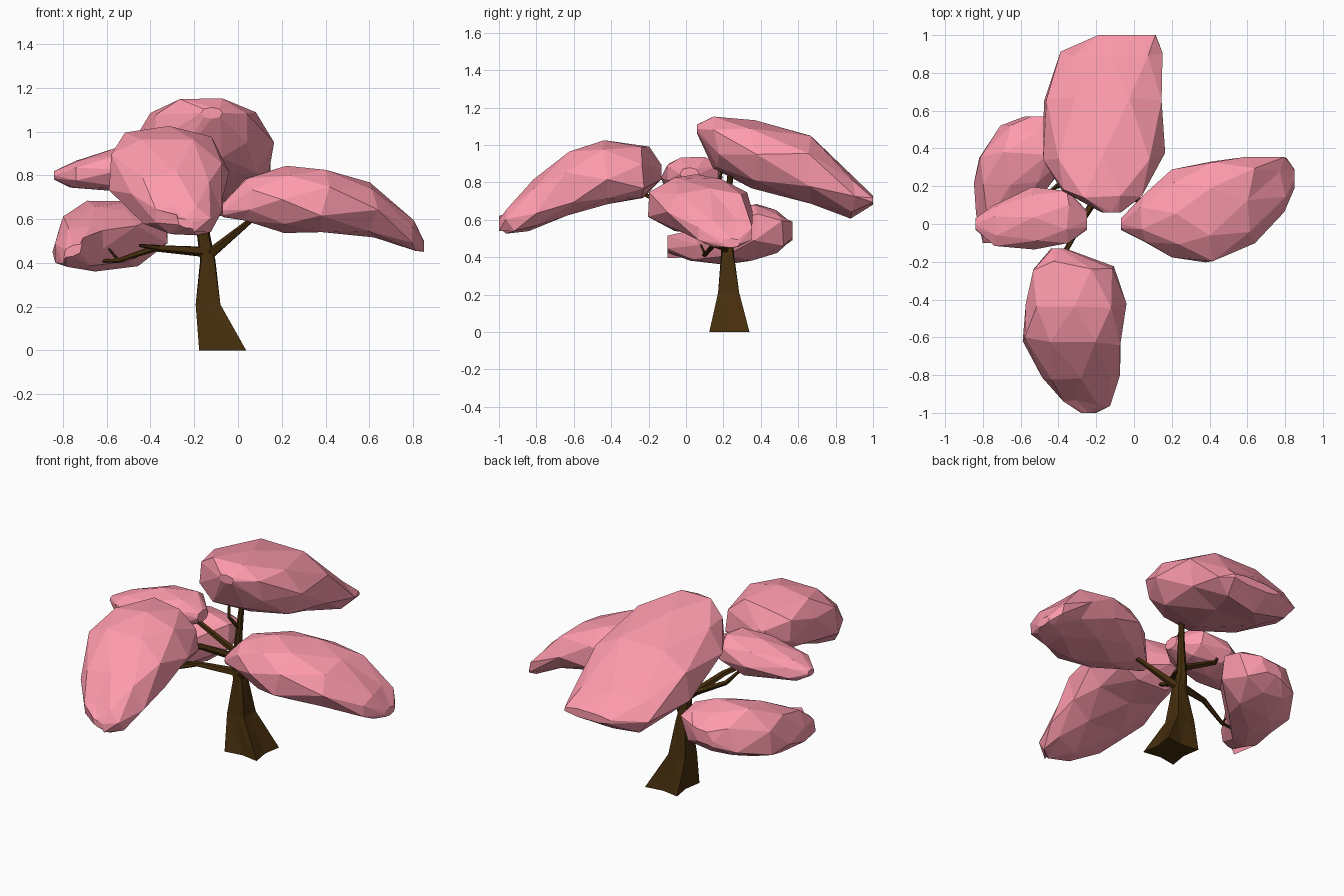
import bpy, bmesh, math, random
from mathutils import Vector

random.seed(4)


def material(name, colour):
    m = bpy.data.materials.new(name)
    m.diffuse_color = (*colour, 1)
    return m


PINK = material("blossom_pink", (1.0, 0.33, 0.42))
BARK = material("bark_brown", (0.06, 0.027, 0.004))


def loft(name, rings, mat):
    """Skin a list of equal-sized point rings with triangles and cap both ends."""
    bm = bmesh.new()
    vs = [[bm.verts.new(p) for p in ring] for ring in rings]
    n = len(vs[0])
    for a, b in zip(vs, vs[1:]):
        for i in range(n):
            j = (i + 1) % n
            bm.faces.new((a[i], a[j], b[i]))
            bm.faces.new((b[i], a[j], b[j]))
    bm.faces.new(vs[0][::-1])
    bm.faces.new(vs[-1])
    bmesh.ops.recalc_face_normals(bm, faces=bm.faces)
    me = bpy.data.meshes.new(name)
    bm.to_mesh(me)
    bm.free()
    me.materials.append(mat)
    ob = bpy.data.objects.new(name, me)
    bpy.context.collection.objects.link(ob)


def foliage(name, axis, stations, roll=0.0, sides=8):
    """Faceted blob; stations are (position, side min, side max, z low, z high)."""
    rings = []
    for k, (s, lo, hi, zb, zt) in enumerate(stations):
        ring = []
        for i in range(sides):
            a = math.tau * (i + 0.5 * k) / sides
            c, d = math.cos(a), math.sin(a)
            c = math.copysign(abs(c) ** 0.85, c)
            d = math.copysign(abs(d) ** 0.85, d)
            f = random.uniform(0.97, 1.04)
            side = (lo + hi) / 2 + (hi - lo) / 2 * c * f
            z = (zb + zt) / 2 + (zt - zb) / 2 * d * f + roll * c * (1 - abs(d))
            end = k in (0, len(stations) - 1)
            t = s + (0 if end else random.uniform(-0.025, 0.025))
            ring.append((t, side, z) if axis == "x" else (side, t, z))
        rings.append(ring)
    loft(name, rings, PINK)


def limb(name, points, sides=5):
    """Tapered faceted branch through (x, y, z, radius) points."""
    ps = [Vector(p[:3]) for p in points]
    rings = []
    for k, p in enumerate(ps):
        d = (ps[min(k + 1, len(ps) - 1)] - ps[max(k - 1, 0)]).normalized()
        u = d.cross(Vector((0.3, 1, 0.1))).normalized()
        v = d.cross(u)
        r = points[k][3]
        rings.append([p + r * (u * math.cos(math.tau * i / sides)
                               + v * math.sin(math.tau * i / sides)) for i in range(sides)])
    loft(name, rings, BARK)


# Trunk: foot with four root corners, leaning and narrowing up to the top leader
# Each level is (x, y, z, flat radius, corner radius)
trunk = [(-0.07, 0.232, 0.0, 0.09, 0.152), (-0.137, 0.228, 0.21, 0.055, 0.08),
         (-0.138, 0.222, 0.41, 0.035, 0.043), (-0.158, 0.22, 0.53, 0.03, 0.03),
         (-0.15, 0.225, 0.70, 0.02, 0.02), (-0.14, 0.24, 0.88, 0.014, 0.014)]
loft("trunk", [[(x + (r, q)[i % 2] * math.cos(math.tau * i / 8),
                 y + (r, q)[i % 2] * math.sin(math.tau * i / 8), z)
                for i in range(8)] for x, y, z, r, q in trunk], BARK)

# Main branches and twigs
limb("right_branch", [(-0.14, 0.22, 0.43, 0.026), (0.03, 0.12, 0.57, 0.015), (0.09, 0.08, 0.62, 0.01)])
limb("front_branch", [(-0.15, 0.22, 0.54, 0.024), (-0.27, 0.03, 0.65, 0.018),
                      (-0.36, -0.14, 0.695, 0.014), (-0.38, -0.27, 0.76, 0.009)])
limb("upper_left_branch", [(-0.15, 0.22, 0.56, 0.02), (-0.41, 0.2, 0.70, 0.014), (-0.47, 0.15, 0.77, 0.008)])
limb("lower_left_branch", [(-0.13, 0.22, 0.45, 0.026), (-0.38, 0.15, 0.468, 0.016),
                           (-0.55, 0.1, 0.41, 0.011), (-0.65, 0.09, 0.41, 0.006)])
limb("lower_left_twig", [(-0.55, 0.1, 0.415, 0.008), (-0.59, 0.08, 0.465, 0.004)])
limb("low_front_twig", [(-0.36, 0.155, 0.468, 0.015), (-0.45, 0.1, 0.48, 0.007)])
limb("top_twig", [(-0.15, 0.225, 0.72, 0.014), (-0.18, 0.17, 0.80, 0.01), (-0.2, 0.2, 0.88, 0.006)])

# Blossom clusters
foliage("back_foliage", "y", [
    (0.06, -0.17, -0.07, 1.06, 1.11), (0.16, -0.39, 0.05, 0.87, 1.16),
    (0.36, -0.48, 0.155, 0.77, 1.13), (0.67, -0.49, 0.155, 0.67, 1.06),
    (0.90, -0.39, 0.145, 0.61, 0.84), (1.0, -0.2, 0.12, 0.68, 0.73)])
foliage("front_foliage", "y", [
    (-0.13, -0.44, -0.36, 0.82, 0.89), (-0.22, -0.55, -0.1, 0.71, 1.0),
    (-0.42, -0.58, -0.05, 0.68, 1.03), (-0.62, -0.6, -0.05, 0.61, 0.98),
    (-0.82, -0.48, -0.08, 0.54, 0.81), (-0.94, -0.38, -0.12, 0.525, 0.66),
    (-1.0, -0.28, -0.2, 0.56, 0.60)], roll=-0.04)
foliage("right_foliage", "x", [
    (-0.07, -0.03, 0.03, 0.61, 0.67), (0.05, -0.1, 0.16, 0.585, 0.79),
    (0.22, -0.17, 0.28, 0.54, 0.84), (0.40, -0.215, 0.35, 0.535, 0.83),
    (0.62, -0.1, 0.355, 0.515, 0.77), (0.79, 0.06, 0.36, 0.45, 0.60),
    (0.85, 0.19, 0.29, 0.45, 0.5)])
foliage("lower_left_foliage", "y", [
    (-0.10, -0.8, -0.71, 0.43, 0.48), (0.04, -0.84, -0.61, 0.38, 0.57),
    (0.20, -0.845, -0.46, 0.36, 0.66), (0.36, -0.83, -0.31, 0.37, 0.69),
    (0.50, -0.7, -0.33, 0.42, 0.65), (0.57, -0.58, -0.44, 0.5, 0.58)], roll=0.06)
foliage("upper_left_foliage", "x", [
    (-0.84, -0.03, 0.03, 0.78, 0.82), (-0.75, -0.12, 0.1, 0.74, 0.87),
    (-0.52, -0.13, 0.2, 0.72, 0.93), (-0.36, -0.11, 0.18, 0.76, 0.94),
    (-0.25, -0.03, 0.07, 0.81, 0.88)])
